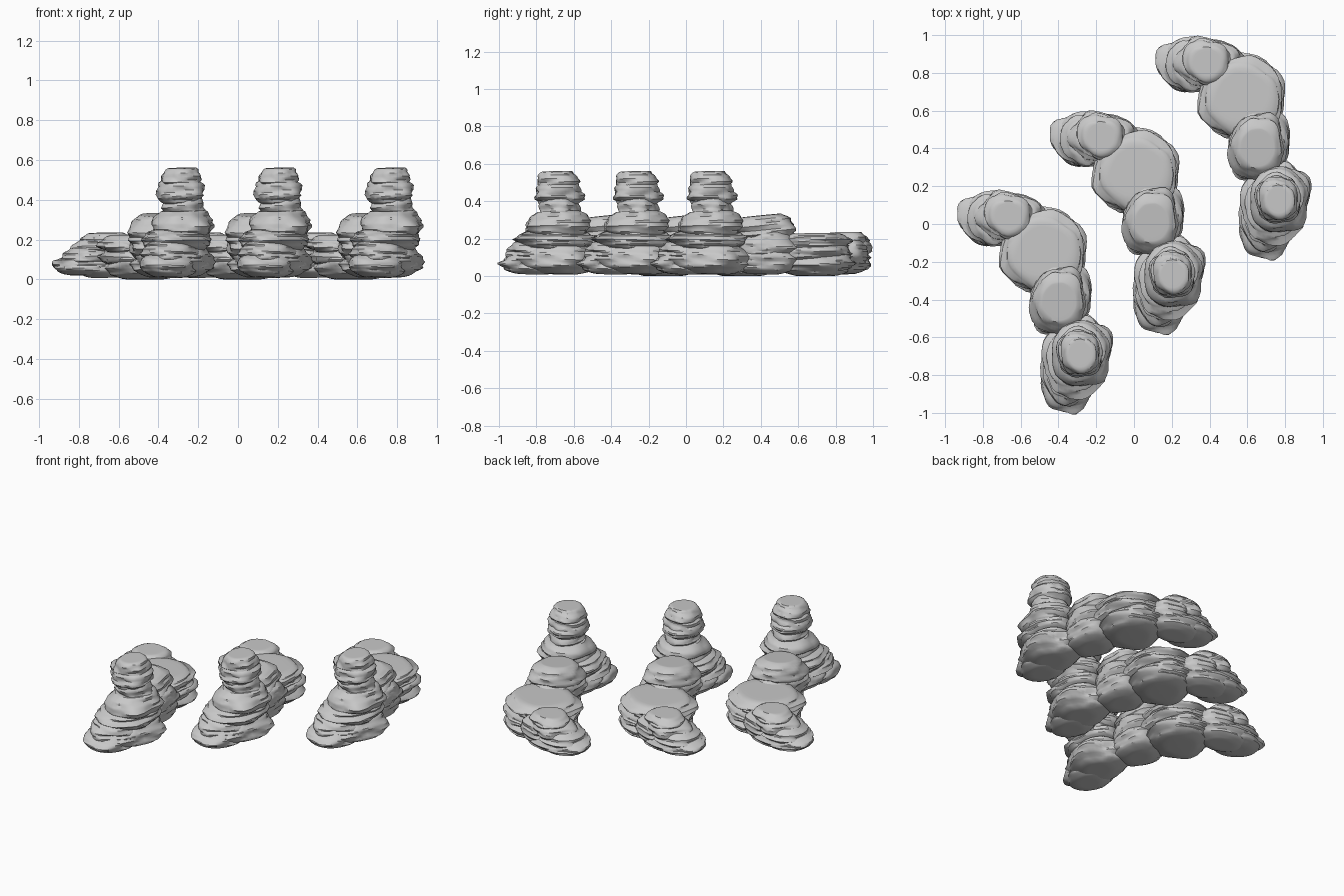
import bpy, bmesh, math, random
from mathutils import Vector, Matrix, noise

if "Cube" in bpy.data.objects:
    bpy.data.objects.remove(bpy.data.objects["Cube"], do_unlink=True)

random.seed(4)

stone = bpy.data.materials.new("grey_stone")
stone.use_nodes = True
GREY = (0.58, 0.58, 0.58, 1)
stone.diffuse_color = GREY
bsdf = next(n for n in stone.node_tree.nodes if n.type == "BSDF_PRINCIPLED")
bsdf.inputs["Base Color"].default_value = GREY
bsdf.inputs["Roughness"].default_value = 0.9


def add_slab(bm, cx, cy, z0, z1, rx, ry, turn, tilt_x=0, tilt_y=0):
    """Weathered slab: rounded below, flat on top, with worn strata round the rim."""
    seed = Vector([random.uniform(0, 90) for _ in range(3)])
    tilt_x += random.uniform(-.04, .04)
    tilt_y += random.uniform(-.04, .04)
    verts = bmesh.ops.create_uvsphere(bm, u_segments=44, v_segments=24, radius=1)["verts"]
    for v in verts:
        p = v.co.copy()
        lumps = noise.noise(p * 1.3 + seed) * 0.16
        strata = noise.noise(Vector((p.x * .9, p.y * .9, p.z * 4)) + seed) * 0.12
        chips = abs(noise.noise(p * 2.6 - seed)) * 0.08
        grow = 1 + lumps + strata - chips
        height = min(1, p.z * 1.25) if p.z > 0 else max(-1, p.z * 1.08)
        flat = math.hypot(p.x, p.y)
        spread = (flat ** 0.8 / flat) if flat > 1e-4 else 1
        v.co = Vector((p.x * spread * grow, p.y * spread * grow, height))
    # Fit the worn shape to the wanted size
    low = [min(v.co[i] for v in verts) for i in range(2)]
    high = [max(v.co[i] for v in verts) for i in range(2)]
    spin = Matrix.Rotation(math.radians(turn), 3, "Z")
    for v in verts:
        x, y = [(v.co[i] - low[i]) / (high[i] - low[i]) * 2 - 1 for i in range(2)]
        flat = spin @ Vector((x * rx, y * ry, 0))
        z = (z0 + z1) / 2 + v.co.z * (z1 - z0) / 2 + tilt_x * flat.x + tilt_y * flat.y
        v.co = (cx + flat.x, cy + flat.y, max(0, z))


# Each slab: centre x, centre y, bottom, top, half width, half depth, turn, tilts
stacks = {
    "tall_pillar": [
        (-.355, -.825, .01, .12, .145, .17, -15),
        (-.305, -.69, .01, .16, .175, .225, -15),
        (-.335, -.77, .07, .185, .165, .195, -15),
        (-.31, -.70, .13, .25, .185, .225, -15),
        (-.28, -.685, .19, .345, .158, .178, -10),
        (-.275, -.675, .29, .425, .113, .115, 0),
        (-.29, -.675, .37, .505, .124, .137, 0),
        (-.285, -.68, .44, .56, .103, .115, 0),
    ],
    "middle_boulder": [
        (-.39, -.40, .01, .16, .16, .20, -15),
        (-.39, -.40, .08, .245, .165, .20, -15),
        (-.39, -.40, .17, .325, .155, .185, -15, 0, .06),
    ],
    "broad_slab": [
        (-.475, -.145, .0, .13, .20, .235, -25),
        (-.48, -.145, .06, .18, .24, .23, -25),
        (-.475, -.145, .12, .226, .225, .225, -25),
    ],
    "low_ledge": [
        (-.77, .03, .02, .11, .173, .148, -12),
        (-.65, .03, .01, .13, .19, .135, -12),
        (-.745, .03, .055, .158, .148, .148, -12),
        (-.70, .04, .10, .20, .143, .137, -12, .04, 0),
        (-.59, .06, .05, .19, .13, .095, -12),
        (-.665, .04, .145, .234, .133, .123, -12, 0, .03),
    ],
}

# Three identical outcrops in a diagonal row share each mesh
offsets = [(0, 0), (.49, .42), (1.05, .815)]
for name, slabs in stacks.items():
    bm = bmesh.new()
    for slab in slabs:
        add_slab(bm, *slab)
    mesh = bpy.data.meshes.new(name)
    bm.to_mesh(mesh)
    bm.free()
    mesh.materials.append(stone)
    rock = bpy.data.objects.new(name + "_1", mesh)
    bpy.context.collection.objects.link(rock)
    bpy.ops.object.select_all(action="DESELECT")
    rock.select_set(True)
    bpy.context.view_layer.objects.active = rock
    bpy.ops.object.shade_smooth_by_angle(angle=math.radians(35))
    for i, (dx, dy) in enumerate(offsets[1:], 2):
        copy = bpy.data.objects.new(f"{name}_{i}", mesh)
        copy.location = (dx, dy, 0)
        bpy.context.collection.objects.link(copy)
